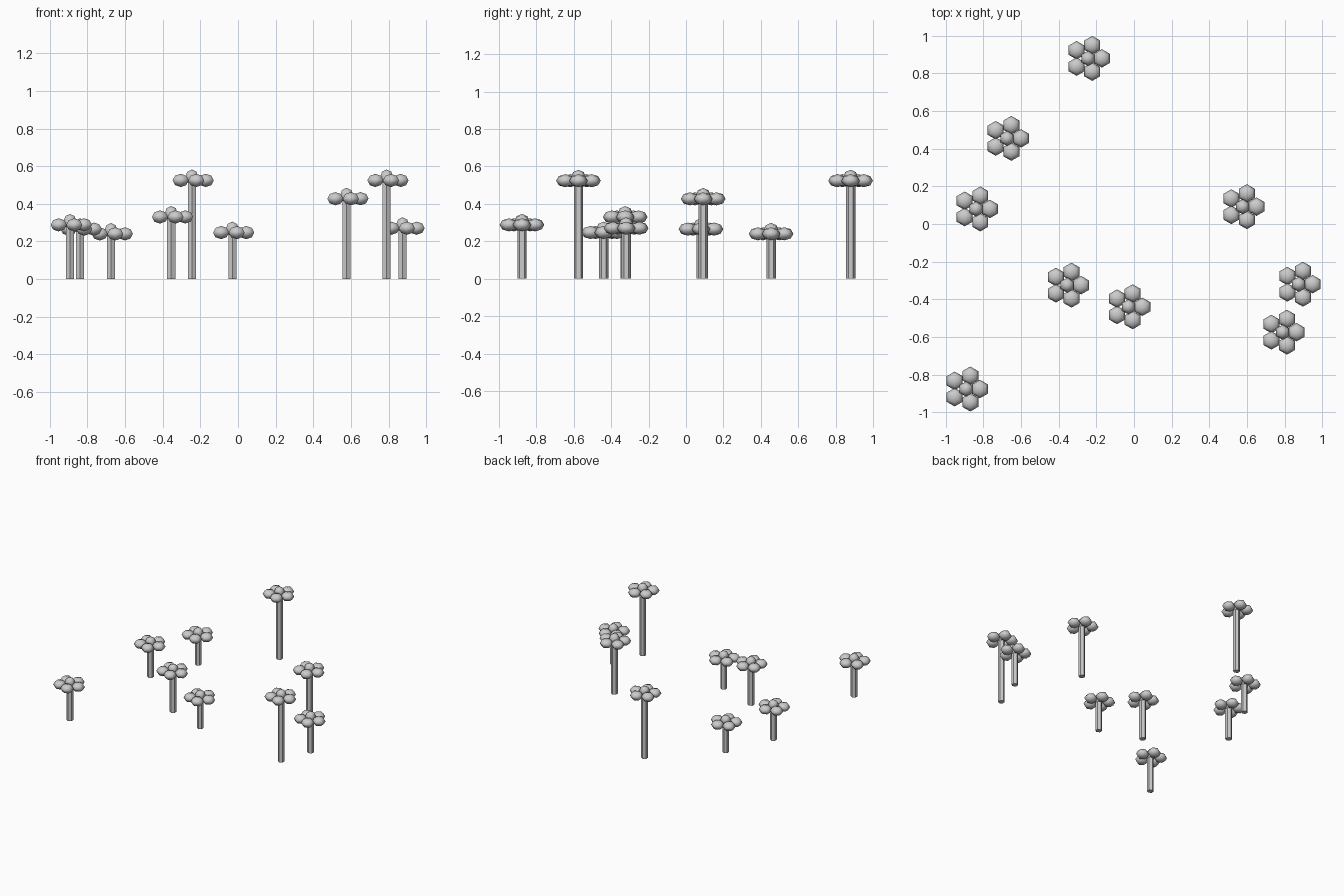
import bpy, math

cube = bpy.data.objects.get("Cube")
if cube:
    bpy.data.objects.remove(cube)

grey = bpy.data.materials.new("plain_grey")
grey.use_nodes = True
GREY = (0.6, 0.6, 0.6, 1)
grey.diffuse_color = GREY
grey.node_tree.nodes["Principled BSDF"].inputs["Base Color"].default_value = GREY

PETALS = 5
PETAL_RING = 0.074
PETAL_SIZE = (0.049, 0.049, 0.035)
CENTRE_SIZE = (0.04, 0.04, 0.04)
STEM_RADIUS = 0.025


def finish(name):
    obj = bpy.context.object
    obj.name = name
    obj.data.materials.append(grey)
    return obj


def blob(name, location, size):
    """Squashed six-sided low-poly ball."""
    bpy.ops.mesh.primitive_uv_sphere_add(segments=6, ring_count=4, radius=1, location=location)
    obj = finish(name)
    obj.scale = size
    bpy.ops.object.shade_smooth()


def flower(number, x, y, height):
    # Six-sided stem
    bpy.ops.mesh.primitive_cylinder_add(vertices=6, radius=STEM_RADIUS, depth=height,
                                        location=(x, y, height / 2))
    finish(f"stem_{number}")
    # Ring of petals around a raised centre
    for i in range(PETALS):
        a = math.tau * i / PETALS
        blob(f"petal_{number}_{i + 1}",
             (x + PETAL_RING * math.cos(a), y + PETAL_RING * math.sin(a), height), PETAL_SIZE)
    blob(f"flower_centre_{number}", (x, y, height + 0.018), CENTRE_SIZE)


# Flower bed: x, y, head height
BED = [(-0.245, 0.88, 0.524), (-0.675, 0.455, 0.24), (-0.84, 0.08, 0.265),
       (0.577, 0.092, 0.427), (-0.355, -0.325, 0.33), (-0.03, -0.44, 0.247),
       (0.875, -0.32, 0.27), (0.79, -0.575, 0.524), (-0.893, -0.877, 0.288)]

for n, (x, y, h) in enumerate(BED, 1):
    flower(n, x, y, h)
